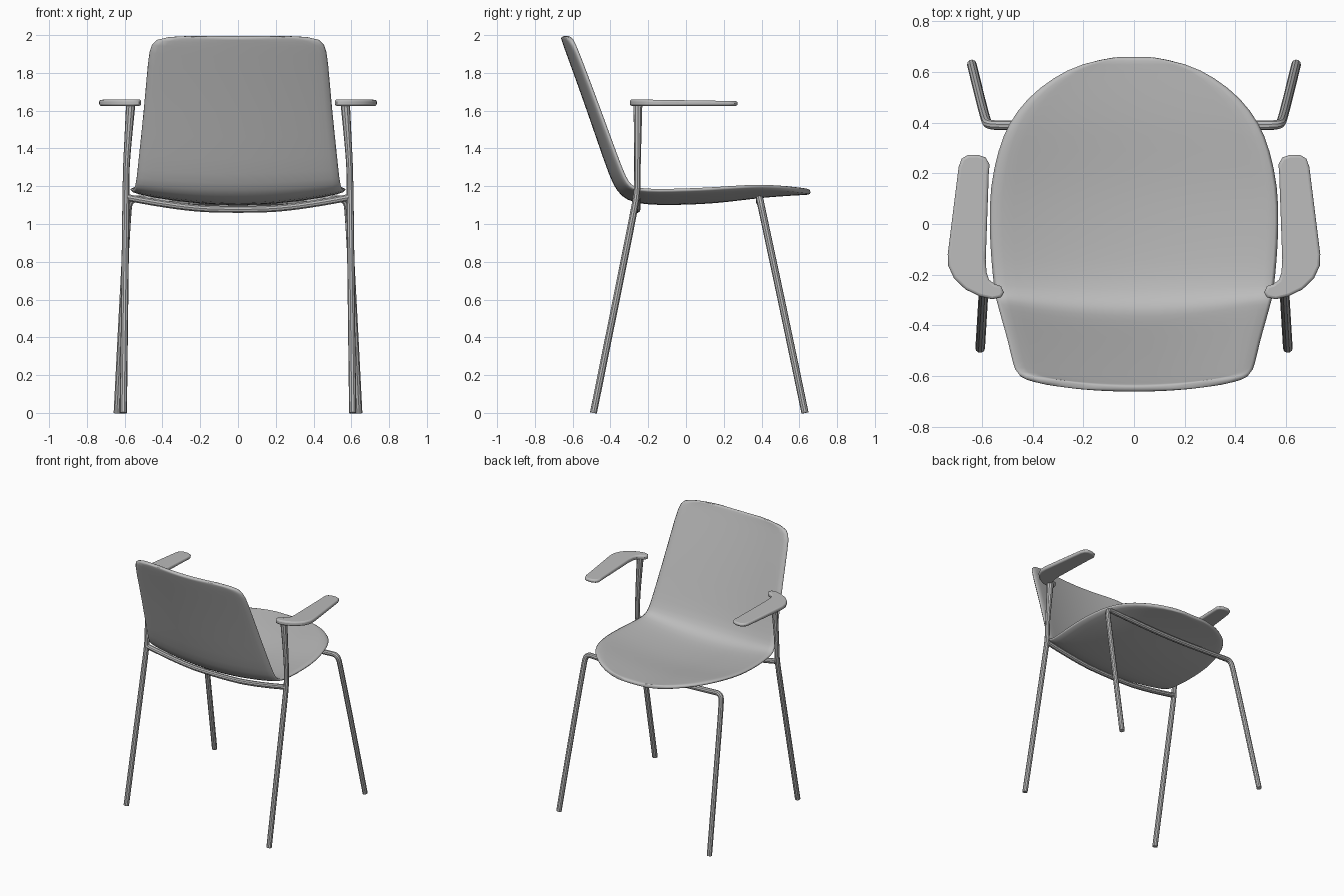
import bpy, bmesh
from mathutils import Vector

cube = bpy.data.objects.get("Cube")
if cube:
    bpy.data.objects.remove(cube)

grey = bpy.data.materials.new("plain grey")
grey.use_nodes = True
grey.diffuse_color = (0.5, 0.5, 0.5, 1)
grey.node_tree.nodes["Principled BSDF"].inputs["Base Color"].default_value = (0.5, 0.5, 0.5, 1)


def add_object(name, data):
    obj = bpy.data.objects.new(name, data)
    bpy.context.collection.objects.link(obj)
    data.materials.append(grey)
    bpy.ops.object.select_all(action='DESELECT')
    obj.select_set(True)
    bpy.context.view_layer.objects.active = obj
    return obj


def tube(name, points, side=1, radius=0.019):
    """Round bar through (x, y, z, thickness) control points, bends softened."""
    curve = bpy.data.curves.new(name, 'CURVE')
    curve.dimensions = '3D'
    curve.bevel_depth = radius
    curve.bevel_resolution = 3
    curve.use_fill_caps = True
    spline = curve.splines.new('NURBS')
    spline.points.add(len(points) - 1)
    for p, (x, y, z, r) in zip(spline.points, points):
        p.co = (x * side, y, z, 1)
        p.radius = r
    spline.order_u = 3
    spline.use_endpoint_u = True
    spline.resolution_u = 6
    add_object(name, curve)
    bpy.ops.object.convert(target='MESH')
    bpy.ops.object.shade_smooth_by_angle()


# Shell: centre line (y, z) with half width, from the back's top to the seat's front
stations = [
    (-.652, 1.993, .15), (-.647, 1.982, .41), (-.635, 1.945, .465), (-.60, 1.85, .48),
    (-.51, 1.6, .50), (-.415, 1.32, .53), (-.375, 1.215, .54), (-.335, 1.155, .548),
    (-.27, 1.122, .555), (-.15, 1.113, .567), (0, 1.115, .575), (.15, 1.122, .572),
    (.3, 1.14, .54), (.4, 1.152, .50), (.5, 1.16, .425), (.58, 1.165, .32),
    (.635, 1.168, .21), (.66, 1.17, .06)]
COLS = 12
bm = bmesh.new()
rows = []
for i, (y, z, half) in enumerate(stations):
    before, after = stations[max(i - 1, 0)], stations[min(i + 1, len(stations) - 1)]
    along = Vector((0, after[0] - before[0], after[1] - before[1])).normalized()
    normal = Vector((0, -along.z, along.y))
    row = []
    for c in range(COLS + 1):
        x = half * (2 * c / COLS - 1)
        row.append(bm.verts.new(Vector((x, y, z)) + normal * 0.055 * (x / 0.52) ** 2))
    rows.append(row)
for a, b in zip(rows, rows[1:]):
    for c in range(COLS):
        bm.faces.new((a[c], b[c], b[c + 1], a[c + 1]))
mesh = bpy.data.meshes.new("seat_shell")
bm.to_mesh(mesh)
bm.free()
shell = add_object("seat_shell", mesh)
solid = shell.modifiers.new("thickness", 'SOLIDIFY')
solid.thickness = 0.028
solid.offset = 0
shell.modifiers.new("smooth", 'SUBSURF').levels = 1
shell.modifiers["smooth"].render_levels = 1
bpy.ops.object.shade_smooth()

# Cross bars under the shell; the front one runs down into both front legs
leg = [(.64, .63, 0, 1), (.612, .515, .55, 1), (.585, .41, 1.04, 1), (.575, .39, 1.135, 1), (.49, .39, 1.13, 1)]
mirrored = [(-x, y, z, r) for x, y, z, r in reversed(leg)]
tube("front_leg_frame", leg + [(0, .39, 1.11, 1)] + mirrored)
tube("rear_cross_bar", [(-.585, -.26, 1.14, 1), (-.3, -.26, 1.085, 1), (0, -.26, 1.075, 1),
                        (.3, -.26, 1.085, 1), (.585, -.26, 1.14, 1)])

# Armrest outline seen from above
outline = [(.513, -.27), (.525, -.29), (.56, -.297), (.61, -.285), (.665, -.258), (.71, -.215),
           (.733, -.165), (.735, -.12), (.692, .225), (.68, .258), (.655, .273), (.615, .273),
           (.585, .262), (.57, .235), (.573, .2), (.585, -.14), (.582, -.19), (.572, -.22),
           (.55, -.237), (.525, -.245)]

for side, label in ((1, "left"), (-1, "right")):
    # Rear leg continues up as the flared arm post
    tube(label + "_rear_leg_and_post",
         [(.607, -.49, 0, 1), (.6, -.375, .57, 1), (.594, -.275, 1.07, 1), (.593, -.258, 1.17, .95),
          (.592, -.257, 1.3, .9), (.578, -.255, 1.5, 1.1), (.568, -.255, 1.635, 1.3)], side)

    # Rounded arm pad, dipping slightly towards the front
    bm = bmesh.new()
    base = [bm.verts.new((x * side, y, 1.625)) for x, y in outline]
    face = bm.faces.new(base)
    top = bmesh.ops.extrude_face_region(bm, geom=[face])["geom"]
    for v in top:
        if isinstance(v, bmesh.types.BMVert):
            v.co.z = 1.655 - 0.016 * v.co.y
    bmesh.ops.recalc_face_normals(bm, faces=bm.faces)
    mesh = bpy.data.meshes.new(label + "_armrest")
    bm.to_mesh(mesh)
    bm.free()
    pad = add_object(label + "_armrest", mesh)
    bevel = pad.modifiers.new("round", 'BEVEL')
    bevel.width = 0.011
    bevel.segments = 3
    bevel.limit_method = 'ANGLE'
    bevel.angle_limit = 1
    bpy.ops.object.shade_smooth_by_angle()
